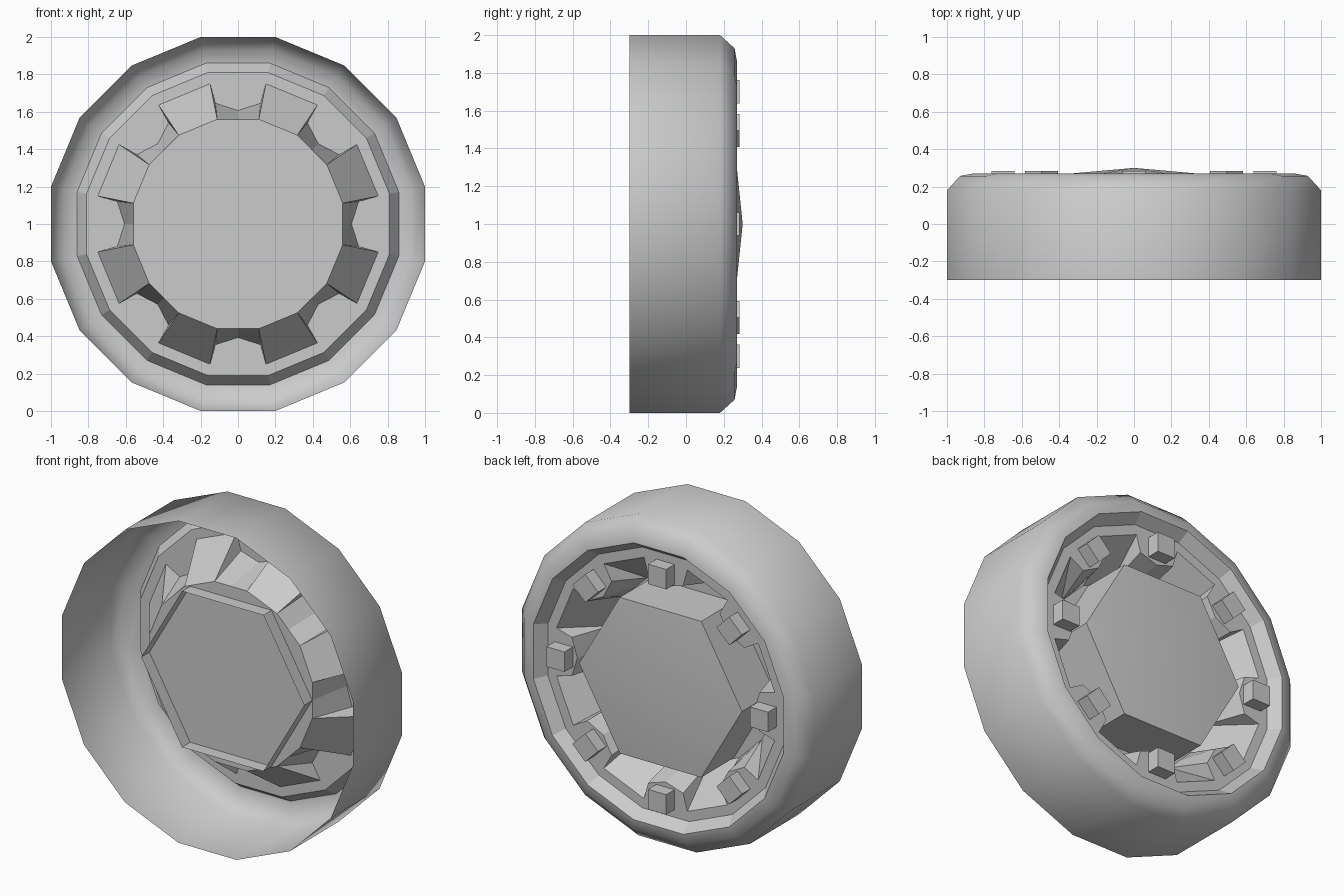
import bpy, bmesh
from math import sin, cos, tan, pi, radians

if "Cube" in bpy.data.objects:
    bpy.data.objects.remove(bpy.data.objects["Cube"], do_unlink=True)

grey = bpy.data.materials.new("plain_grey")
grey.use_nodes = True
grey.diffuse_color = (0.6, 0.6, 0.6, 1)
grey.node_tree.nodes["Principled BSDF"].inputs["Base Color"].default_value = (0.6, 0.6, 0.6, 1)

HALF = pi / 16          # half the angle of one of the sixteen rim sides
FLOOR, HUB = 0.2, -0.07  # depth of the pocket floors and of the hub plate


def point(angle, t, r, y):
    """Point at radius r and sideways offset t, turned about the wheel axle."""
    return (r * sin(angle) + t * cos(angle), y, 1 + r * cos(angle) - t * sin(angle))


def corner(angle, side, apothem, y):
    """Corner of a sixteen-sided ring, on one side of the given angle."""
    return point(angle, side * apothem * tan(HALF), apothem, y)


def build(name, faces, smooth=False, outward=True):
    bm = bmesh.new()
    for face in faces:
        bm.faces.new([bm.verts.new(p) for p in face])
    bmesh.ops.remove_doubles(bm, verts=bm.verts, dist=0.0005)
    bmesh.ops.recalc_face_normals(bm, faces=bm.faces)
    for f in bm.faces:
        f.smooth = smooth
    mesh = bpy.data.meshes.new(name)
    bm.to_mesh(mesh)
    bm.free()
    mesh.materials.append(grey)
    obj = bpy.data.objects.new(name, mesh)
    bpy.context.collection.objects.link(obj)
    return obj


def ring_faces(profile):
    """Sixteen-sided bands through (apothem, y) pairs."""
    return [[corner(k * 2 * HALF, -1, *p), corner(k * 2 * HALF, 1, *p),
             corner(k * 2 * HALF, 1, *q), corner(k * 2 * HALF, -1, *q)]
            for p, q in zip(profile, profile[1:]) for k in range(16)]


# Outer barrel with a rounded back shoulder, open at the front
build("rim_barrel", ring_faces([(1, -0.3), (1, 0.18), (0.93, 0.257), (0.86, 0.27)]), smooth=True)

# Sloping lip inside the shoulder, then the flat ledge
build("rim_lip", ring_faces([(0.86, 0.27), (0.81, FLOOR), (0.75, FLOOR)]))

# Dished centre: eight spokes with a bolt pocket between each pair
faces = []
for k in range(8):
    a = k * pi / 4
    out_l, out_r = corner(a, -1, 0.75, FLOOR), corner(a, 1, 0.75, FLOOR)
    in_l, in_r = corner(a, -1, 0.56, HUB), corner(a, 1, 0.56, HUB)
    floor_l, floor_r = point(a, -0.12, 0.645, FLOOR), point(a, 0.12, 0.645, FLOOR)
    floor_m, in_m = point(a, 0, 0.607, FLOOR), point(a, 0, 0.56, HUB)
    faces += [[out_l, out_r, floor_r, floor_m, floor_l],
              [out_r, in_r, floor_r], [out_l, floor_l, in_l],
              [floor_l, floor_m, in_m, in_l], [floor_m, floor_r, in_r, in_m]]
    b = a + pi / 8
    faces.append([corner(b, -1, 0.75, FLOOR), corner(b, 1, 0.75, FLOOR),
                  corner(b, 1, 0.56, HUB), corner(b, -1, 0.56, HUB)])
    faces.append([point(0, 0, 0, HUB), in_l, in_m, in_r])
    faces.append([point(0, 0, 0, HUB), corner(b, -1, 0.56, HUB), corner(b, 1, 0.56, HUB)])
build("spoke_dish", faces)

# Six-sided hub sleeve, open at the front, with a shallow pointed back cap
sleeve, cap = [], []
for k in range(6):
    a, b = (radians(90 + 60 * i) for i in (k, k + 1))
    sleeve.append([point(a, 0, 0.56, -0.15), point(b, 0, 0.56, -0.15),
                   point(b, 0, 0.56, 0.25), point(a, 0, 0.56, 0.25)])
    cap.append([point(a, 0, 0.56, 0.25), point(b, 0, 0.56, 0.25), point(0, 0, 0, 0.3)])
build("hub_sleeve", sleeve)
build("hub_back_cap", cap, smooth=True)

# Square bolts standing on the pocket floors
S = 0.062
for k in range(8):
    a = k * pi / 4
    low, high = ([point(a, t, 0.7 + r, y) for t, r in ((-S, -S), (S, -S), (S, S), (-S, S))]
                 for y in (FLOOR + 0.001, 0.283))
    sides = [[low[i], low[i - 1], high[i - 1], high[i]] for i in range(4)]
    build(f"bolt_{k + 1}", [low, high] + sides)
